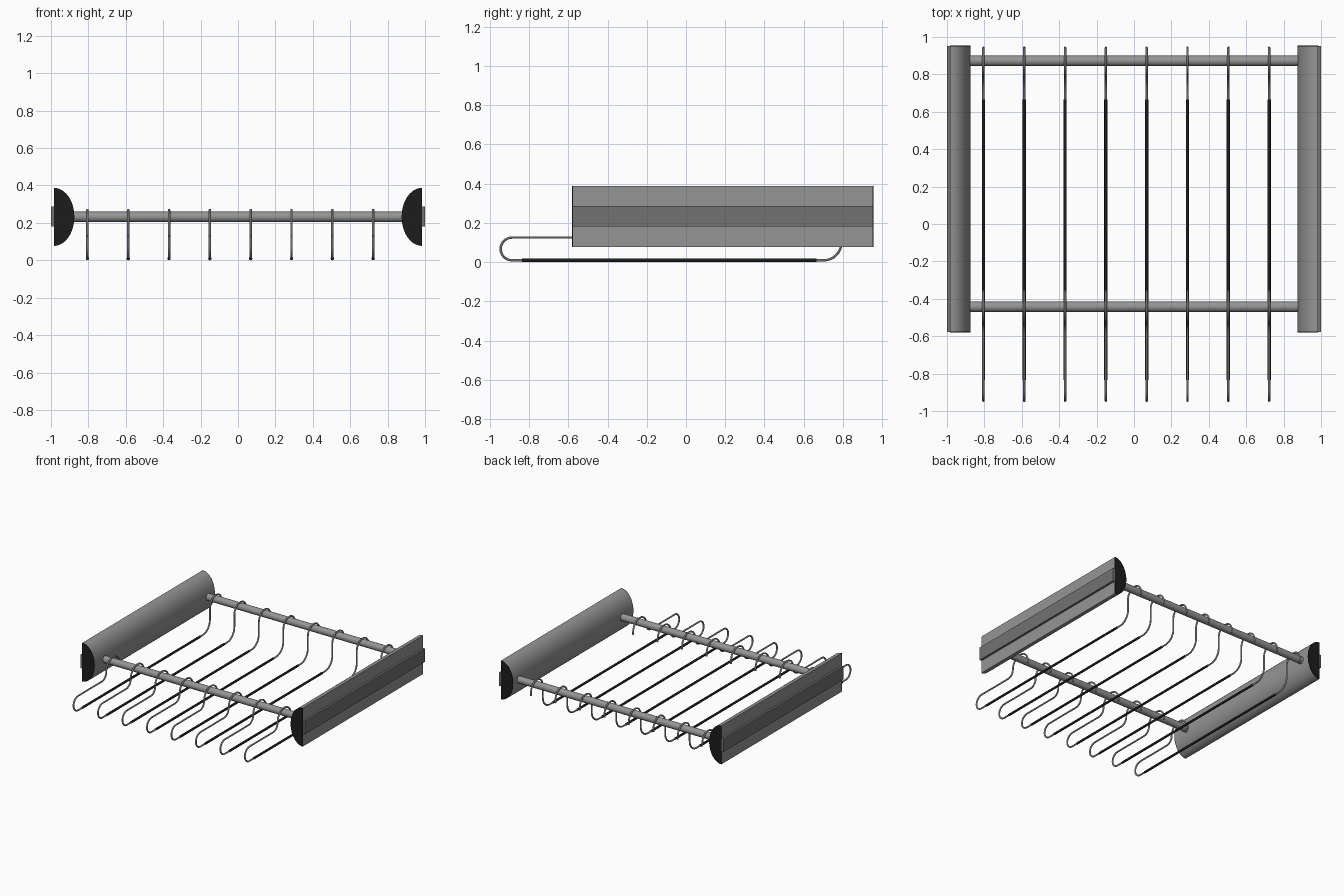
import bpy, bmesh, math

if "Cube" in bpy.data.objects:
    bpy.data.objects.remove(bpy.data.objects["Cube"])


def material(name, rgb):
    m = bpy.data.materials.new(name)
    m.diffuse_color = (*rgb, 1)
    m.use_nodes = True
    m.node_tree.nodes["Principled BSDF"].inputs["Base Color"].default_value = m.diffuse_color
    return m


GREY = material("rail grey", (0.30, 0.30, 0.30))
DARK = material("slide grey", (0.17, 0.17, 0.17))
WIRE = material("wire steel", (0.50, 0.49, 0.48))
BLACK = material("black rubber", (0.012, 0.012, 0.012))


def smooth(ob):
    bpy.ops.object.select_all(action='DESELECT')
    ob.select_set(True)
    bpy.context.view_layer.objects.active = ob
    bpy.ops.object.shade_smooth_by_angle(angle=math.radians(35))


def extrude_y(name, profile, y0, y1, mat):
    """Closed prism: xz profile swept along y."""
    bm = bmesh.new()
    a = [bm.verts.new((x, y0, z)) for x, z in profile]
    b = [bm.verts.new((x, y1, z)) for x, z in profile]
    n = len(profile)
    for i in range(n):
        j = (i + 1) % n
        bm.faces.new((a[i], a[j], b[j], b[i]))
    bm.faces.new(a)
    bm.faces.new(b)
    bmesh.ops.recalc_face_normals(bm, faces=bm.faces)
    me = bpy.data.meshes.new(name)
    bm.to_mesh(me)
    bm.free()
    me.materials.append(mat)
    ob = bpy.data.objects.new(name, me)
    bpy.context.collection.objects.link(ob)
    smooth(ob)
    return ob


def tube(name, pts, r, sides, mat):
    """Round tube along a path lying in a plane of constant x."""
    bm = bmesh.new()
    rings = []
    for i, (x, y, z) in enumerate(pts):
        p, q = pts[max(i - 1, 0)], pts[min(i + 1, len(pts) - 1)]
        dy, dz = q[1] - p[1], q[2] - p[2]
        l = math.hypot(dy, dz)
        ny, nz = -dz / l, dy / l
        ring = []
        for k in range(sides):
            t = 2 * math.pi * k / sides
            c, s = r * math.cos(t), r * math.sin(t)
            ring.append(bm.verts.new((x + c, y + ny * s, z + nz * s)))
        rings.append(ring)
    for a, b in zip(rings, rings[1:]):
        for k in range(sides):
            j = (k + 1) % sides
            bm.faces.new((a[k], a[j], b[j], b[k]))
    bm.faces.new(rings[0])
    bm.faces.new(rings[-1])
    bmesh.ops.recalc_face_normals(bm, faces=bm.faces)
    me = bpy.data.meshes.new(name)
    bm.to_mesh(me)
    bm.free()
    me.materials.append(mat)
    ob = bpy.data.objects.new(name, me)
    bpy.context.collection.objects.link(ob)
    smooth(ob)
    return ob


def arc(cy, cz, r, a0, a1, n):
    out = []
    for i in range(n + 1):
        a = math.radians(a0 + (a1 - a0) * i / n)
        out.append((cy + r * math.cos(a), cz + r * math.sin(a)))
    return out


# side rails with D section, end caps and outer slide strip
for side, label in ((-1, "left"), (1, "right")):
    d = [(side * (0.983 - 0.108 * math.cos(t)), 0.232 + 0.155 * math.sin(t))
         for t in (math.pi * (i / 24 - 0.5) for i in range(25))]
    extrude_y(label + "_rail", d, -0.575, 0.95, GREY)
    extrude_y(label + "_front_cap", d, -0.58, -0.575, BLACK)
    extrude_y(label + "_back_cap", d, 0.95, 0.955, BLACK)
    strip = [(side * x, z) for x, z in
             ((0.98, 0.18), (1.0, 0.18), (1.0, 0.287), (0.98, 0.287))]
    extrude_y(label + "_slide", strip, -0.578, 0.953, DARK)

# cross bars
for y, label in ((-0.443, "front"), (0.872, "back")):
    bpy.ops.mesh.primitive_cylinder_add(
        vertices=24, radius=0.028, depth=1.78, location=(0, y, 0.232),
        rotation=(0, math.pi / 2, 0))
    bar = bpy.context.object
    bar.name = label + "_cross_bar"
    bar.data.materials.append(GREY)
    smooth(bar)

# bent wire hanger path: back hook, riser, long bottom run, front loop, front hook
path = [(0.942, 0.17)]
path += arc(0.867, 0.194, 0.075, 0, 180, 14)
path += arc(0.702, 0.099, 0.09, 0, -90, 8)
path += arc(-0.887, 0.067, 0.058, 270, 90, 14)
path += arc(-0.583, 0.18, 0.055, -90, 0, 6)
path += arc(-0.443, 0.184, 0.085, 180, 0, 14)
path += [(-0.358, 0.165)]

for i in range(8):
    x = -0.805 + 0.2182 * i
    tube("hanger_wire_%d" % (i + 1), [(x, y, z) for y, z in path], 0.0065, 10, WIRE)
    tube("hanger_grip_%d" % (i + 1), [(x, -0.835, 0.009), (x, 0.665, 0.009)],
         0.009, 12, BLACK)
